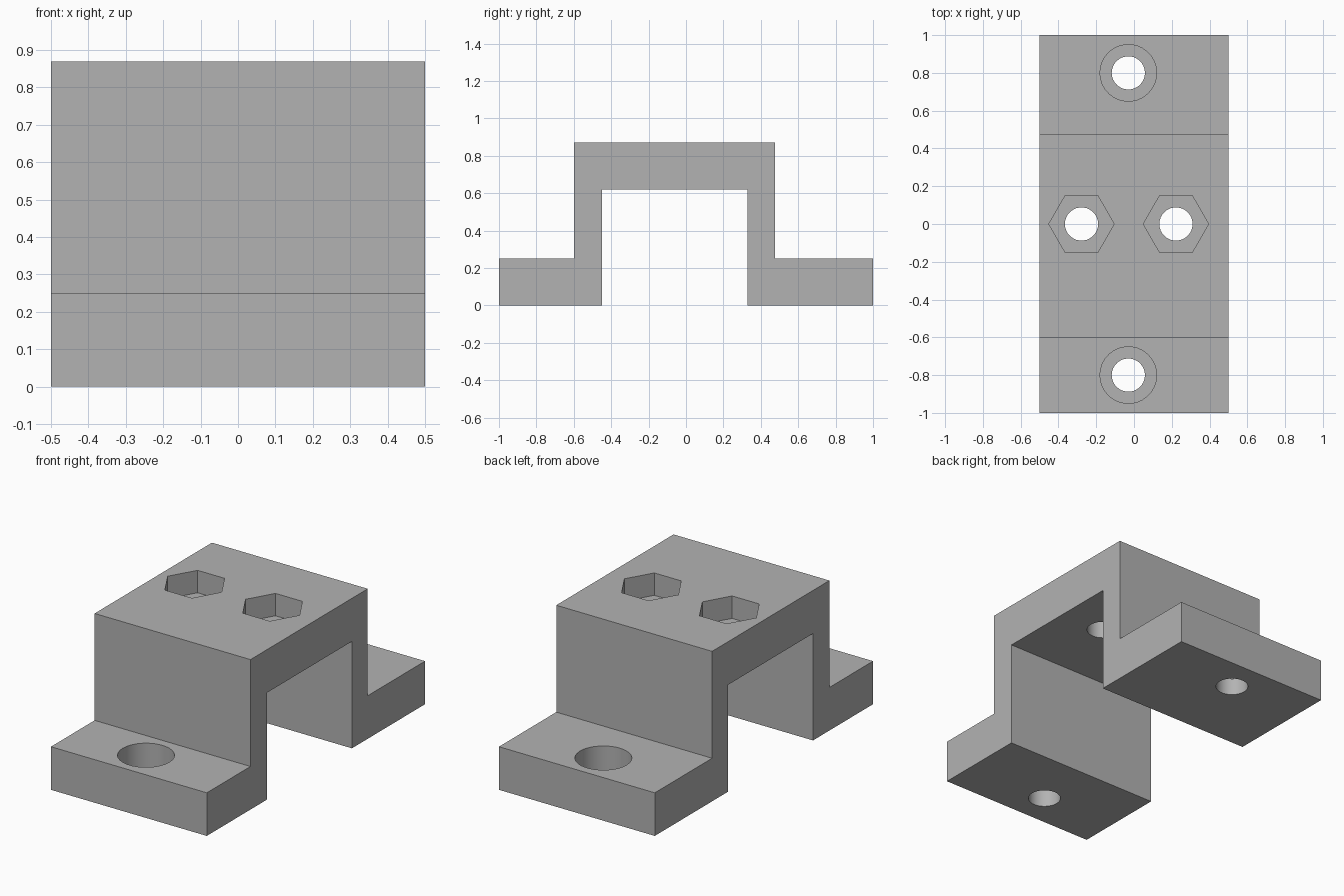
import bpy, bmesh
from math import cos, sin, pi, radians
from mathutils import Vector

default = bpy.data.objects.get("Cube")
if default:
    bpy.data.objects.remove(default, do_unlink=True)

HEIGHT, FLANGE, WALL_TOP = 0.87, 0.25, 0.62

grey = bpy.data.materials.new("plain_grey")
grey.use_nodes = True
grey.diffuse_color = (0.45, 0.45, 0.45, 1)
grey.node_tree.nodes["Principled BSDF"].inputs["Base Color"].default_value = grey.diffuse_color


def prism(name, points, direction):
    """Extrude a closed outline along a direction into a solid."""
    bm = bmesh.new()
    face = bm.faces.new([bm.verts.new(p) for p in points])
    extruded = bmesh.ops.extrude_face_region(bm, geom=[face])["geom"]
    moved = [v for v in extruded if isinstance(v, bmesh.types.BMVert)]
    bmesh.ops.translate(bm, verts=moved, vec=Vector(direction))
    bmesh.ops.recalc_face_normals(bm, faces=bm.faces)
    mesh = bpy.data.meshes.new(name)
    bm.to_mesh(mesh)
    bm.free()
    mesh.materials.append(grey)
    obj = bpy.data.objects.new(name, mesh)
    bpy.context.collection.objects.link(obj)
    return obj


def cut(target, x, y, radius, sides, bottom, top):
    """Cut a vertical round or hexagonal pocket into the target."""
    ring = [(x + radius * cos(2 * pi * i / sides),
             y + radius * sin(2 * pi * i / sides), bottom) for i in range(sides)]
    cutter = prism("hole_cutter", ring, (0, 0, top - bottom))
    cutter.hide_render = True
    mod = target.modifiers.new("hole", "BOOLEAN")
    mod.operation, mod.solver, mod.object = "DIFFERENCE", "EXACT", cutter
    bpy.ops.object.modifier_apply(modifier=mod.name)
    bpy.data.objects.remove(cutter, do_unlink=True)


# Bracket body: hat-shaped side profile extruded across the width
profile = [(-1, 0), (-0.45, 0), (-0.45, WALL_TOP), (0.33, WALL_TOP), (0.33, 0), (1, 0),
           (1, FLANGE), (0.475, FLANGE), (0.475, HEIGHT), (-0.6, HEIGHT),
           (-0.6, FLANGE), (-1, FLANGE)]
bracket = prism("mounting_bracket", [(-0.5, y, z) for y, z in profile], (1, 0, 0))
bpy.ops.object.select_all(action="DESELECT")
bpy.context.view_layer.objects.active = bracket
bracket.select_set(True)

# Counterbored screw holes in both flanges
for y in (-0.8, 0.8):
    cut(bracket, -0.03, y, 0.15, 30, FLANGE - 0.15, FLANGE + 0.1)
    cut(bracket, -0.03, y, 0.088, 30, -0.1, FLANGE)

# Hexagonal nut pockets with through holes in the top plate
for x in (-0.278, 0.222):
    cut(bracket, x, 0, 0.173, 6, HEIGHT - 0.13, HEIGHT + 0.1)
    cut(bracket, x, 0, 0.088, 30, WALL_TOP - 0.1, HEIGHT)

bpy.ops.object.shade_smooth_by_angle(angle=radians(30))
